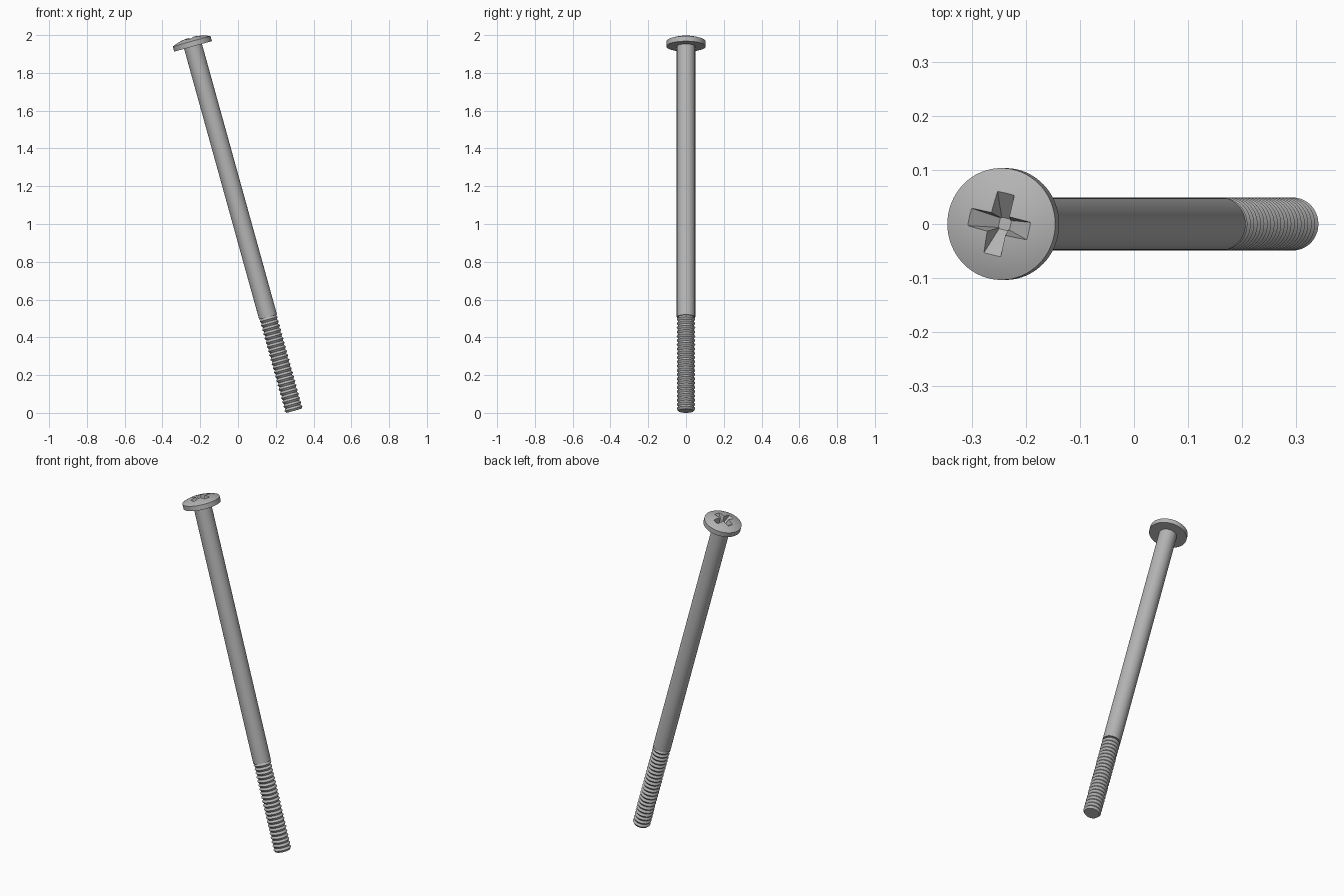
import bpy, bmesh, math
from mathutils import Matrix, Vector

cube = bpy.data.objects.get("Cube")
if cube:
    bpy.data.objects.remove(cube, do_unlink=True)

# Main dimensions, measured along the screw axis
TILT = math.radians(-15.5)
BASE = Vector((0.297, 0, 0.011))
R, ROOT = 0.049, 0.041
THREAD_LEN, SHANK_TOP = 0.515, 2.002
HEAD_R, RIM, DOME = 0.1035, 0.028, 0.022
TURNS, SEGMENTS = 22, 64

steel = bpy.data.materials.new("grey steel")
steel.use_nodes = True
colour = (0.46, 0.46, 0.46, 1)
steel.diffuse_color = colour
steel.node_tree.nodes["Principled BSDF"].inputs["Base Color"].default_value = colour

# Tilted frame shared by every part
FRAME = Matrix.Translation(BASE) @ Matrix.Rotation(TILT, 4, 'Y')


def add_object(name, bm):
    bmesh.ops.recalc_face_normals(bm, faces=bm.faces)
    mesh = bpy.data.meshes.new(name)
    bm.to_mesh(mesh)
    bm.free()
    mesh.materials.append(steel)
    obj = bpy.data.objects.new(name, mesh)
    bpy.context.collection.objects.link(obj)
    obj.matrix_world = FRAME
    return obj


def lathe(name, profile):
    """Revolve (radius, height) points, closing both ends with flat caps."""
    bm = bmesh.new()
    rings = []
    for r, z in profile:
        angles = [math.tau * i / SEGMENTS for i in range(SEGMENTS)]
        rings.append([bm.verts.new((r * math.cos(a), r * math.sin(a), z)) for a in angles])
    for low, high in zip(rings, rings[1:]):
        for i in range(SEGMENTS):
            j = (i + 1) % SEGMENTS
            bm.faces.new((low[i], low[j], high[j], high[i]))
    bm.faces.new(rings[0])
    bm.faces.new(rings[-1])
    return add_object(name, bm)


def tapered_blade(name, angle, z_top, z_bottom):
    """Cutter for one bar of the cross: long at the top, square at the bottom."""
    bm = bmesh.new()
    bmesh.ops.create_cube(bm, size=2)
    for v in bm.verts:
        top = v.co.z > 0
        v.co.x *= 0.068 if top else 0.011
        v.co.y *= 0.018 if top else 0.009
        v.co.z = z_top if top else z_bottom
    bm.transform(Matrix.Rotation(angle, 4, 'Z'))
    obj = add_object(name, bm)
    obj.hide_render = True
    return obj


# Threaded end: a row of V-shaped ridges
pitch = THREAD_LEN / TURNS
profile = []
for i in range(TURNS):
    profile += [(ROOT, i * pitch), (R, (i + 0.5) * pitch)]
profile.append((ROOT, THREAD_LEN))
thread = lathe("thread", profile)

# Plain shank
shank = lathe("shank", [(R, THREAD_LEN), (R, SHANK_TOP)])

# Domed head on a short straight rim
sphere_r = (HEAD_R ** 2 + DOME ** 2) / (2 * DOME)
spread = math.asin(HEAD_R / sphere_r)
profile = [(HEAD_R, SHANK_TOP)]
for i in range(10):
    a = spread * (1 - i / 10)
    height = SHANK_TOP + RIM + DOME - sphere_r * (1 - math.cos(a))
    profile.append((sphere_r * math.sin(a), height))
head = lathe("head", profile)

# Cross-shaped drive recess
top = SHANK_TOP + RIM + DOME
for k in range(2):
    angle = math.radians(-13 + 90 * k)
    cutter = tapered_blade("recess_cutter", angle, top + 0.001, SHANK_TOP + 0.003)
    bpy.context.view_layer.update()
    cut = head.modifiers.new("recess", 'BOOLEAN')
    cut.operation = 'DIFFERENCE'
    cut.solver = 'EXACT'
    cut.object = cutter
    bpy.context.view_layer.objects.active = head
    bpy.ops.object.modifier_apply(modifier=cut.name)
    bpy.data.objects.remove(cutter, do_unlink=True)

# Smooth round surfaces, crisp edges
bpy.ops.object.select_all(action='DESELECT')
for obj in (thread, shank, head):
    obj.select_set(True)
bpy.context.view_layer.objects.active = head
bpy.ops.object.shade_smooth_by_angle(angle=math.radians(22))
